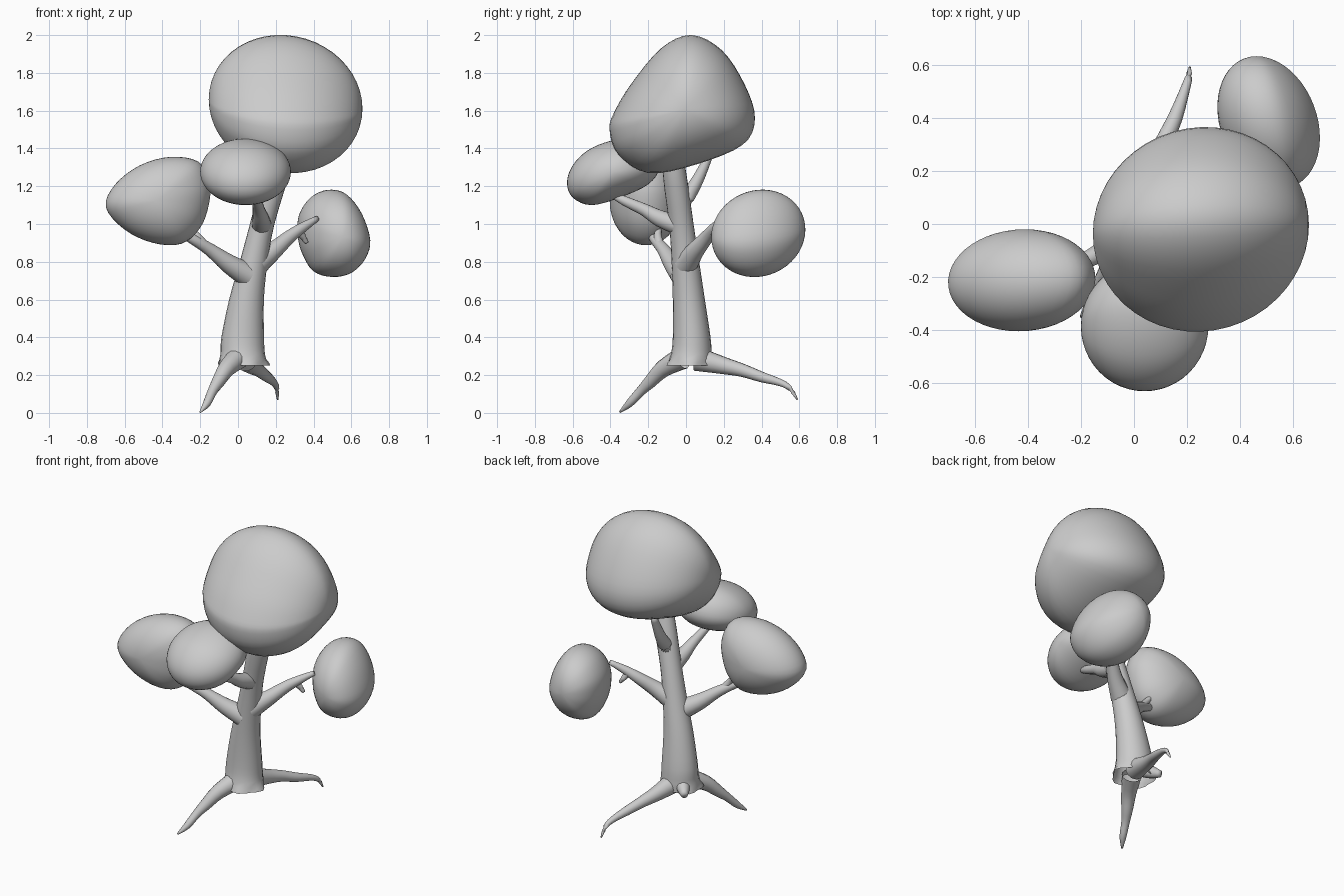
import bpy, bmesh, math
from mathutils import Vector

if "Cube" in bpy.data.objects:
    bpy.data.objects.remove(bpy.data.objects["Cube"])

grey = bpy.data.materials.new("plain_grey")
grey.diffuse_color = (0.6, 0.6, 0.6, 1)
grey.use_nodes = True
grey.node_tree.nodes["Principled BSDF"].inputs["Base Color"].default_value = grey.diffuse_color


def finish(name, bm):
    bmesh.ops.recalc_face_normals(bm, faces=bm.faces)
    for f in bm.faces:
        f.smooth = True
    me = bpy.data.meshes.new(name)
    bm.to_mesh(me)
    bm.free()
    me.materials.append(grey)
    ob = bpy.data.objects.new(name, me)
    bpy.context.collection.objects.link(ob)
    return ob


def bridge(bm, rings):
    for a, b in zip(rings, rings[1:]):
        n = len(a)
        for i in range(n):
            bm.faces.new((a[i], a[(i + 1) % n], b[(i + 1) % n], b[i]))


def spline(pts, closed=False, steps=3):
    """Catmull-Rom through points of any dimension."""
    n, out = len(pts), []
    get = (lambda i: pts[i % n]) if closed else (lambda i: pts[max(0, min(n - 1, i))])
    for i in range(n if closed else n - 1):
        p0, p1, p2, p3 = get(i - 1), get(i), get(i + 1), get(i + 2)
        for s in range(steps):
            t = s / steps
            out.append(tuple(
                0.5 * (2 * b + (c - a) * t + (2 * a - 5 * b + 4 * c - d) * t * t
                       + (3 * b - a - 3 * c + d) * t ** 3)
                for a, b, c, d in zip(p0, p1, p2, p3)))
    if not closed:
        out.append(tuple(pts[-1]))
    return out


def limb(name, pts, sides=14):
    """Tapered tube along (x, y, z, radius) points, closed at its tip."""
    pts = spline(pts)
    P = [Vector(p[:3]) for p in pts]
    bm = bmesh.new()
    rings = []
    for i, p in enumerate(P):
        d = (P[min(i + 1, len(P) - 1)] - P[max(i - 1, 0)]).normalized()
        u = d.cross(Vector((0.6, -0.5, 0.1))).normalized() if abs(d.z) > 0.8 \
            else d.cross(Vector((0, 0, 1))).normalized()
        v = d.cross(u)
        rings.append([bm.verts.new(p + pts[i][3] * (u * math.cos(a) + v * math.sin(a)))
                      for a in (2 * math.pi * k / sides for k in range(sides))])
    bridge(bm, rings)
    bm.faces.new(rings[-1])
    return finish(name, bm)


def crown(name, outline, plane, mid, half, shear=(0, 0)):
    """Rounded leaf mass: outline in 'yz' or 'xz', swelling along the other axis."""
    out = spline(outline, closed=True, steps=4)
    ca = (min(p[0] for p in out) + max(p[0] for p in out)) / 2
    cb = (min(p[1] for p in out) + max(p[1] for p in out)) / 2
    bm = bmesh.new()
    rings, n = [], 24

    def place(a, b, w):
        a += shear[0] * w
        b += shear[1] * w
        return Vector((mid + w, a, b)) if plane == 'yz' else Vector((a, mid + w, b))

    for k in range(1, n):
        u = -math.pi / 2 + math.pi * k / n
        c, w = math.cos(u), half * math.sin(u)
        rings.append([bm.verts.new(place(ca + (a - ca) * c, cb + (b - cb) * c, w))
                      for a, b in out])
    bridge(bm, rings)
    for ring, w in ((rings[0], -half), (rings[-1], half)):
        tip = bm.verts.new(place(ca, cb, w))
        for i in range(len(ring)):
            bm.faces.new((ring[i], ring[(i + 1) % len(ring)], tip))
    return finish(name, bm)


# Trunk: horizontal oval rings (x, y, z, rx, ry), open and flared at the foot
bm = bmesh.new()
rings = []
levels = [(.025, .02, .25, .135, .12), (.025, .028, .31, .118, .108), (.025, .03, .4, .113, .1),
          (.045, .015, .6, .092, .085), (.083, -.003, .8, .074, .073),
          (.128, -.025, 1.0, .065, .065), (.205, -.062, 1.28, .068, .062),
          (.25, -.08, 1.48, .04, .04)]
for i, (x, y, z, rx, ry) in enumerate(spline(levels)):
    ring = []
    for k in range(20):
        a = 2 * math.pi * k / 20
        lobe = 1 + (0.08 * math.cos(5 * a) if i < 2 else 0)
        ring.append(bm.verts.new((x + rx * lobe * math.cos(a), y + ry * lobe * math.sin(a), z)))
    rings.append(ring)
bridge(bm, rings)
bm.faces.new(rings[-1])
finish("trunk", bm)

# Roots
limb("front_root", [(.0, -.02, .29, .06), (-.06, -.12, .235, .046), (-.105, -.19, .165, .035),
                    (-.135, -.24, .115, .026), (-.165, -.30, .05, .021), (-.2, -.35, .004, .005)])
limb("back_root", [(.04, .06, .285, .065), (.075, .2, .25, .046), (.11, .3, .225, .035),
                   (.155, .4, .19, .028), (.19, .5, .16, .019), (.205, .55, .13, .014),
                   (.21, .59, .07, .004)])
limb("root_stub", [(0, .05, .31, .05), (-.05, .1, .28, .04), (-.09, .145, .26, .02)])

# Branches with small twigs
limb("left_branch", [(.05, -.02, .73, .065), (-.05, -.07, .79, .05), (-.15, -.12, .865, .034),
                     (-.25, -.17, .925, .026), (-.36, -.2, .98, .015)])
limb("left_twig", [(-.18, -.14, .89, .025), (-.22, -.15, .94, .02), (-.25, -.14, .98, .014)])
limb("right_branch", [(.1, .0, .79, .065), (.19, .05, .86, .048), (.27, .11, .93, .036),
                      (.34, .15, .98, .027), (.42, .2, 1.03, .015)])
limb("right_twig", [(.32, .14, .97, .022), (.345, .16, .93, .017), (.365, .17, .9, .01)])
limb("front_branch", [(.125, -.03, .99, .055), (.12, -.14, 1.03, .045), (.11, -.22, 1.075, .033),
                      (.1, -.32, 1.12, .026), (.08, -.4, 1.16, .015)])
limb("upper_branch", [(.15, -.03, 1.1, .05), (.15, .03, 1.18, .038), (.15, .075, 1.26, .03),
                      (.15, .13, 1.38, .02)])

# Leaf crowns
crown("top_crown", [(-.405, 1.5), (-.36, 1.37), (-.2, 1.27), (.05, 1.315), (.3, 1.42),
                    (.365, 1.56), (.31, 1.74), (.19, 1.92), (.03, 2.0), (-.13, 1.93),
                    (-.29, 1.74), (-.38, 1.59)], 'yz', .252, .407, (.04, -.06))
crown("front_crown", [(-.63, 1.22), (-.6, 1.31), (-.52, 1.39), (-.4, 1.44), (-.28, 1.45),
                      (-.18, 1.4), (-.14, 1.3), (-.2, 1.21), (-.35, 1.14), (-.5, 1.1),
                      (-.6, 1.14)], 'yz', .04, .24)
crown("left_crown", [(-.7, 1.09), (-.65, 1.21), (-.52, 1.31), (-.36, 1.355), (-.21, 1.33),
                     (-.15, 1.22), (-.155, 1.1), (-.2, .98), (-.3, .895), (-.45, .9),
                     (-.6, .97)], 'xz', -.212, .192, (.06, 0))
crown("right_crown", [(.33, 1.05), (.39, 1.14), (.48, 1.18), (.57, 1.16), (.65, 1.06),
                      (.695, .92), (.67, .82), (.6, .745), (.5, .72), (.4, .75),
                      (.34, .85), (.32, .95)], 'xz', .383, .249, (-.18, .08))
